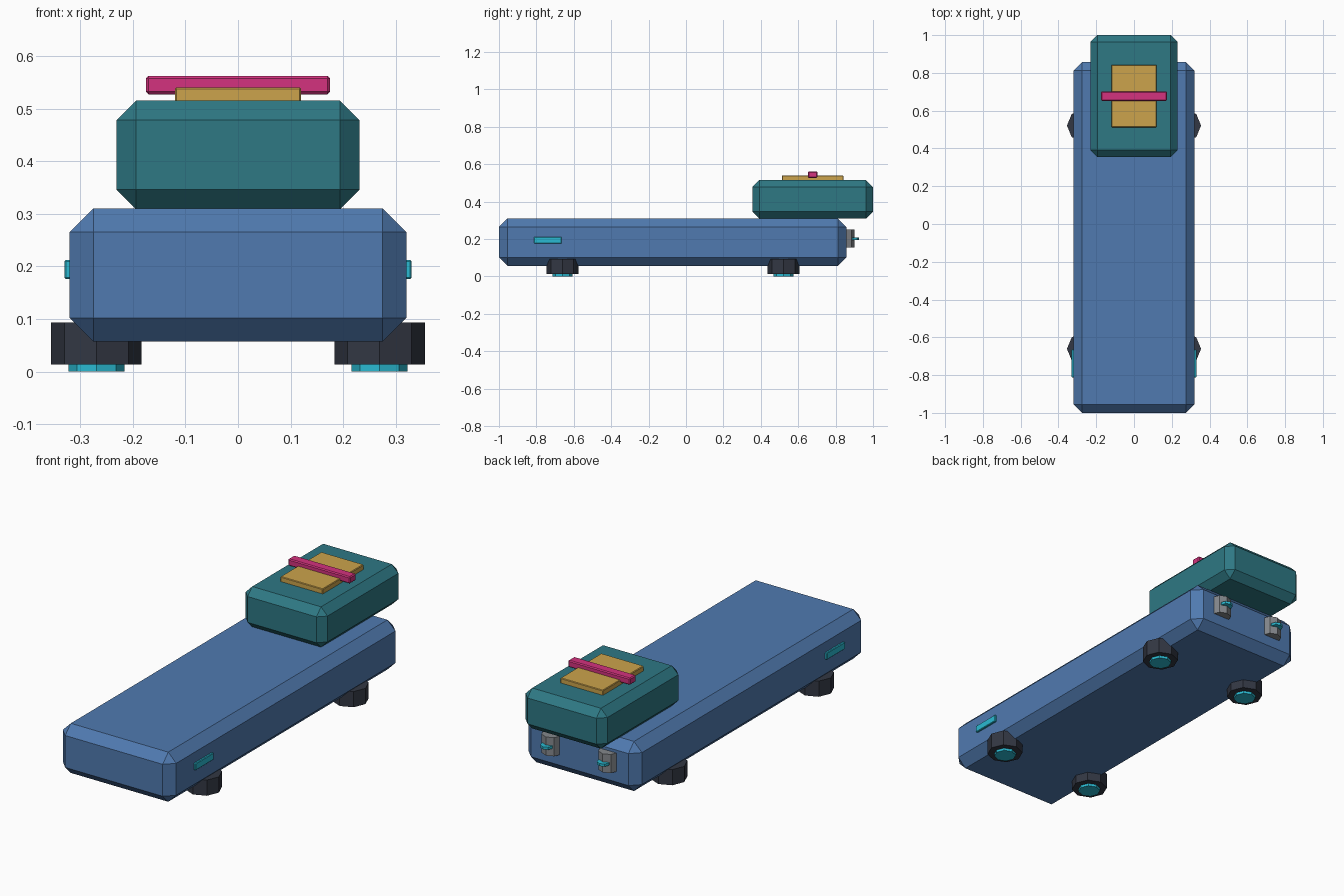
import bpy, bmesh, math
from mathutils import Matrix

if "Cube" in bpy.data.objects:
    bpy.data.objects.remove(bpy.data.objects["Cube"])


def material(name, *srgb):
    """Flat material from 0-255 display values, stored as linear."""
    lin = [((c / 255 + 0.055) / 1.055) ** 2.4 for c in srgb]
    m = bpy.data.materials.new(name)
    m.use_nodes = True
    m.diffuse_color = (*lin, 1)
    m.node_tree.nodes["Principled BSDF"].inputs["Base Color"].default_value = (*lin, 1)
    return m


BLUE = material("hull blue", 80, 122, 176)
TEAL = material("cabin teal", 46, 120, 132)
GOLD = material("pad gold", 204, 164, 76)
PINK = material("bar pink", 212, 50, 126)
DARK = material("pod charcoal", 50, 55, 67)
CYAN = material("glow cyan", 42, 186, 210)
GREY = material("nozzle grey", 132, 136, 140)


def finish(bm, name, mat):
    me = bpy.data.meshes.new(name)
    bm.to_mesh(me)
    bm.free()
    me.materials.append(mat)
    ob = bpy.data.objects.new(name, me)
    bpy.context.collection.objects.link(ob)
    return ob


def box(name, mat, x, y, z, chamfer):
    """Chamfered box spanning the given (low, high) ranges."""
    bm = bmesh.new()
    bmesh.ops.create_cube(bm, size=1)
    for v in bm.verts:
        for i, (lo, hi) in enumerate((x, y, z)):
            v.co[i] = hi if v.co[i] > 0 else lo
    bmesh.ops.bevel(bm, geom=bm.edges[:], offset=chamfer, segments=1,
                    affect='EDGES', profile=0.5)
    return finish(bm, name, mat)


def octagon(name, mat, x, y, z, radius):
    """Upright eight-sided drum with a corner pointing along each axis."""
    bm = bmesh.new()
    bmesh.ops.create_cone(bm, cap_ends=True, segments=8, radius1=radius,
                          radius2=radius, depth=z[1] - z[0],
                          matrix=Matrix.Translation((x, y, sum(z) / 2)))
    return finish(bm, name, mat)


# Hull, cabin and roof fittings
box("hull", BLUE, (-0.32, 0.32), (-1, 0.857), (0.057, 0.31), 0.045)
box("cabin", TEAL, (-0.231, 0.231), (0.355, 1), (0.309, 0.515), 0.037)
box("roof_pad", GOLD, (-0.12, 0.12), (0.512, 0.842), (0.512, 0.54), 0.003)
box("roof_bar", PINK, (-0.175, 0.175), (0.652, 0.702), (0.527, 0.562), 0.005)

for side, s in (("left", 1), ("right", -1)):
    # Lift pods with glowing undersides
    for end, y in (("front", -0.661), ("rear", 0.521)):
        octagon(f"{end}_{side}_pod", DARK, s * 0.269, y, (0.013, 0.093), 0.086)
        octagon(f"{end}_{side}_pod_glow", CYAN, s * 0.269, y, (0, 0.02), 0.053)
    # Rear nozzles
    octagon(f"{side}_nozzle", GREY, s * 0.16, 0.85, (0.155, 0.25), 0.05)
    octagon(f"{side}_nozzle_glow", CYAN, s * 0.16, 0.893, (0.196, 0.209), 0.031)
    # Side lamps
    box(f"{side}_lamp", CYAN, sorted((s * 0.308, s * 0.33)), (-0.812, -0.665),
        (0.176, 0.212), 0.003)
